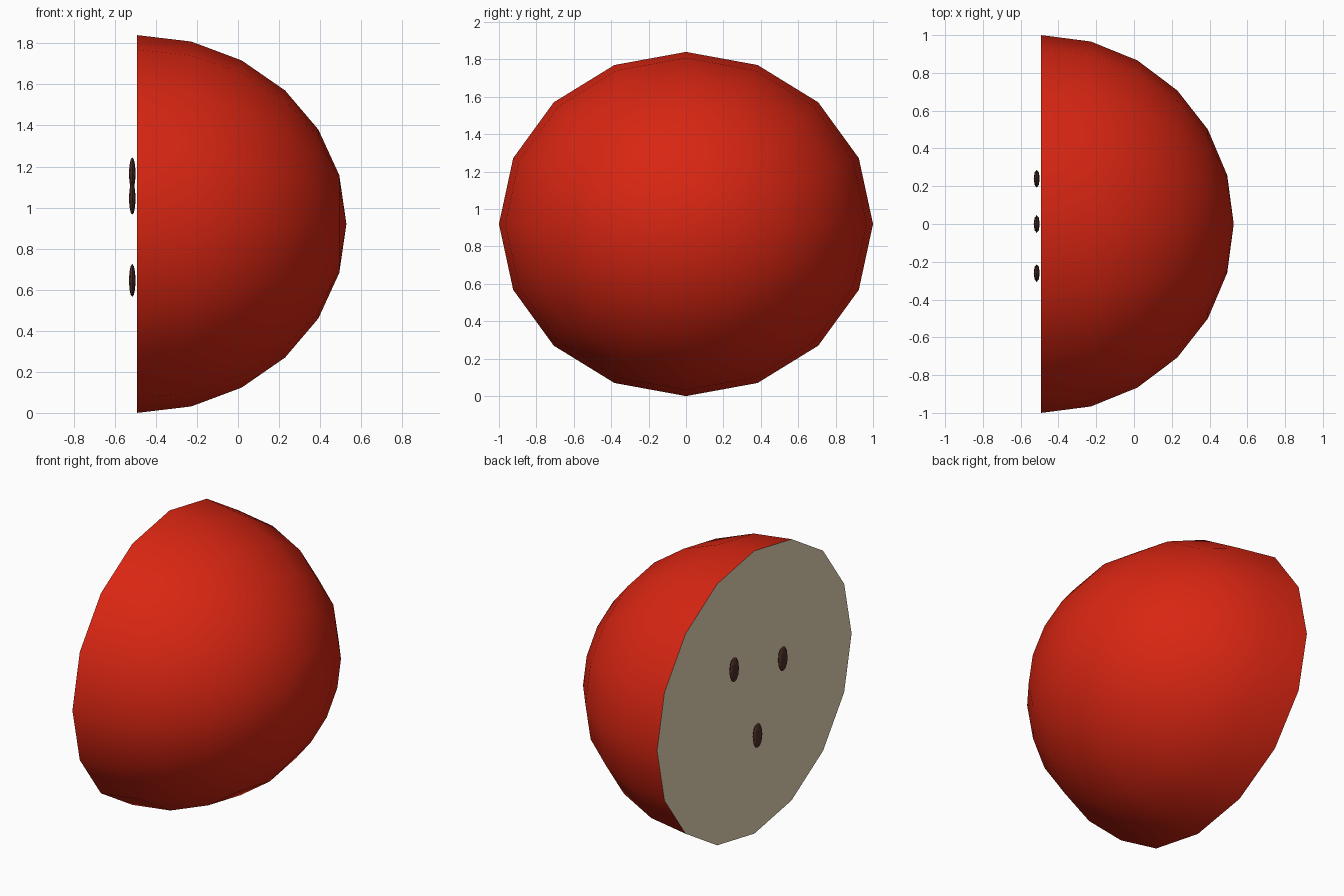
import bpy, bmesh, math
from mathutils import Matrix

if "Cube" in bpy.data.objects:
    bpy.data.objects.remove(bpy.data.objects["Cube"])


def material(name, rgb):
    m = bpy.data.materials.new(name)
    m.diffuse_color = (*rgb, 1)
    m.use_nodes = True
    m.node_tree.nodes["Principled BSDF"].inputs["Base Color"].default_value = m.diffuse_color
    return m


skin = material("red skin", (0.69, 0.019, 0.006))
flesh = material("cream flesh", (0.81, 0.70, 0.47))
pip = material("dark brown pip", (0.075, 0.027, 0.02))


def add_object(name, bm, mats):
    mesh = bpy.data.meshes.new(name)
    bm.to_mesh(mesh)
    bm.free()
    for m in mats:
        mesh.materials.append(m)
    ob = bpy.data.objects.new(name, mesh)
    bpy.context.collection.objects.link(ob)
    return ob


# Half fruit: hemisphere with its pole on +x, closed by a flat cut face
bm = bmesh.new()
bmesh.ops.create_uvsphere(bm, u_segments=16, v_segments=12, radius=1)
bmesh.ops.delete(bm, geom=[v for v in bm.verts if v.co.z < -0.01], context='VERTS')
rim = [e for e in bm.edges if e.is_boundary]
bmesh.ops.contextual_create(bm, geom=rim)
bm.transform(Matrix.Translation((-0.492, 0, 0.92)) @ Matrix.Diagonal((1.02, 1, 0.92, 1))
             @ Matrix.Rotation(math.pi / 2, 4, 'Y'))
bmesh.ops.recalc_face_normals(bm, faces=bm.faces)
bm.normal_update()
for f in bm.faces:
    f.material_index = 1 if f.normal.x < -0.9 else 0
half = add_object("half_fruit", bm, [skin, flesh])
bpy.context.view_layer.objects.active = half
half.select_set(True)
bpy.ops.object.shade_smooth_by_angle(angle=math.radians(40))

# Three pips just off the cut face
for i, (y, z) in enumerate([(0.24, 1.165), (-0.26, 1.045), (0, 0.645)]):
    bm = bmesh.new()
    bmesh.ops.create_uvsphere(bm, u_segments=8, v_segments=6, radius=1)
    bm.transform(Matrix.Translation((-0.515, y, z)) @ Matrix.Diagonal((0.016, 0.047, 0.08, 1)))
    add_object(f"pip_{i + 1}", bm, [pip])
